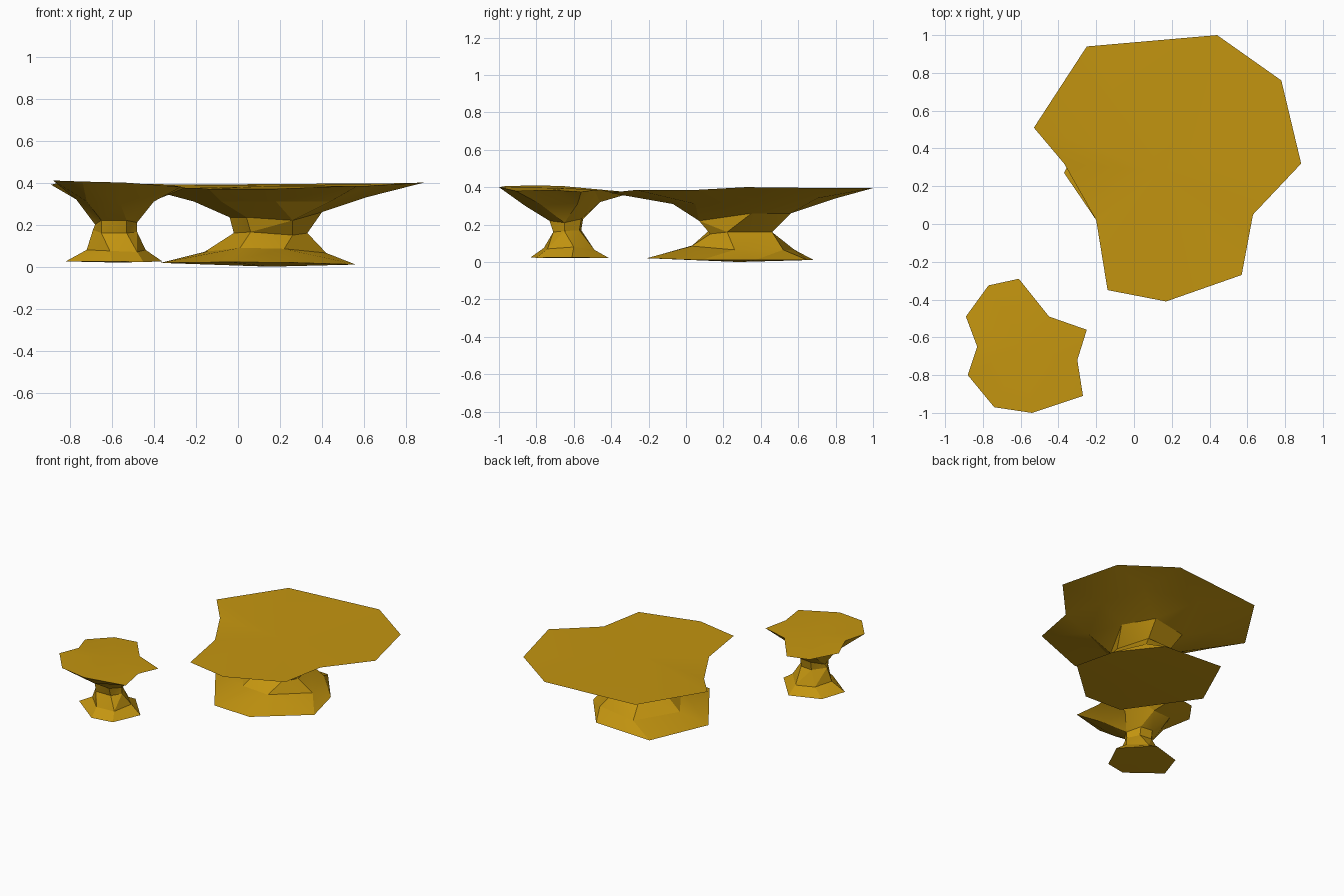
import bpy, bmesh, math

cube = bpy.data.objects.get("Cube")
if cube:
    bpy.data.objects.remove(cube, do_unlink=True)

ochre = bpy.data.materials.new("ochre_rock")
ochre.use_nodes = True
ochre.diffuse_color = (0.55, 0.30, 0.005, 1)
ochre.node_tree.nodes["Principled BSDF"].inputs["Base Color"].default_value = (0.55, 0.30, 0.005, 1)


def rock(name, centre, top_z, rings):
    """Stitch rings of points, listed from rim down to base, into a closed flat-topped rock."""
    bm = bmesh.new()

    def angle(p):
        return math.atan2(p[1] - centre[1], p[0] - centre[0]) % math.tau

    loops = [[bm.verts.new(p) for p in sorted(ring, key=angle)] for ring in rings]

    # walk around two rings together, always advancing the one that lags in angle
    for upper, lower in zip(loops, loops[1:]):
        i = j = 0
        nu, nl = len(upper), len(lower)

        def ahead(loop, k):
            return angle(loop[k % len(loop)].co) + math.tau * (k // len(loop))

        while i < nu or j < nl:
            u, l = upper[i % nu], lower[j % nl]
            mid_u = (ahead(upper, i) + ahead(upper, i + 1)) / 2
            mid_l = (ahead(lower, j) + ahead(lower, j + 1)) / 2
            if j >= nl or (i < nu and mid_u <= mid_l):
                i += 1
                bm.faces.new((u, l, upper[i % nu]))
            else:
                j += 1
                bm.faces.new((u, l, lower[j % nl]))

    # top and underside are shallow fans
    for loop, z in ((loops[0], top_z), (loops[-1], 0.0)):
        hub = bm.verts.new((centre[0], centre[1], z))
        for a, b in zip(loop, loop[1:] + loop[:1]):
            bm.faces.new((a, b, hub))
    bmesh.ops.recalc_face_normals(bm, faces=bm.faces)
    mesh = bpy.data.meshes.new(name)
    bm.to_mesh(mesh)
    bm.free()
    mesh.materials.append(ochre)
    ob = bpy.data.objects.new(name, mesh)
    bpy.context.collection.objects.link(ob)
    bpy.ops.object.select_all(action="DESELECT")
    ob.select_set(True)
    bpy.context.view_layer.objects.active = ob
    bpy.ops.object.shade_smooth_by_angle(angle=math.radians(20))


# Large rock: rim, cap underside, neck, waist, shoulder, base
rock("large_mushroom_rock", (0.15, 0.28), 0.384, [
    [(-0.53, 0.51, .395), (-0.25, 0.94, .39), (0.44, 1.0, .395), (0.78, 0.76, .395),
     (0.885, 0.32, .40), (0.63, 0.05, .385), (0.57, -0.27, .385), (0.17, -0.41, .37),
     (-0.14, -0.35, .37), (-0.20, 0.02, .375), (-0.37, 0.32, .375)],
    [(0.61, 0.40, .33), (0.50, 0.70, .34), (0.12, 0.80, .34), (-0.18, 0.62, .31),
     (-0.21, 0.30, .31), (-0.08, 0.02, .31), (0.18, -0.07, .31), (0.44, 0.05, .31)],
    [(0.40, 0.35, .26), (0.28, 0.56, .26), (0.02, 0.52, .25), (-0.04, 0.28, .235),
     (0.04, 0.10, .235), (0.26, 0.07, .22)],
    [(0.33, 0.22, .16), (0.26, 0.46, .16), (0.06, 0.45, .16), (-0.02, 0.27, .16),
     (0.06, 0.12, .165), (0.26, 0.13, .15)],
    [(0.42, 0.26, .065), (0.33, 0.52, .065), (0.02, 0.58, .065), (-0.16, 0.30, .07),
     (0.01, 0.04, .09), (0.22, 0.03, .085)],
    [(0.56, 0.08, .01), (0.49, 0.37, .01), (0.27, 0.65, .01), (-0.18, 0.68, .012),
     (-0.37, 0.27, .018), (-0.05, -0.20, .022), (0.24, -0.21, .02)],
])

# Small rock
rock("small_mushroom_rock", (-0.59, -0.64), 0.395, [
    [(-0.89, -0.49, .39), (-0.77, -0.325, .375), (-0.61, -0.29, .37), (-0.45, -0.49, .385),
     (-0.25, -0.56, .375), (-0.30, -0.72, .385), (-0.27, -0.91, .38), (-0.54, -1.0, .40),
     (-0.74, -0.97, .405), (-0.88, -0.80, .41), (-0.83, -0.65, .405)],
    [(-0.77, -0.62, .32), (-0.70, -0.47, .32), (-0.56, -0.46, .32), (-0.41, -0.58, .31),
     (-0.40, -0.78, .31), (-0.56, -0.86, .30), (-0.72, -0.82, .31)],
    [(-0.68, -0.63, .20), (-0.62, -0.55, .23), (-0.53, -0.56, .23), (-0.48, -0.65, .21),
     (-0.53, -0.73, .22), (-0.65, -0.72, .22)],
    [(-0.69, -0.64, .175), (-0.62, -0.56, .17), (-0.53, -0.57, .17), (-0.48, -0.65, .165),
     (-0.53, -0.71, .16), (-0.65, -0.71, .16)],
    [(-0.72, -0.65, .08), (-0.67, -0.53, .07), (-0.54, -0.49, .065), (-0.44, -0.60, .08),
     (-0.48, -0.74, .07), (-0.61, -0.76, .075)],
    [(-0.36, -0.61, .025), (-0.45, -0.80, .022), (-0.60, -0.83, .025), (-0.82, -0.66, .025),
     (-0.76, -0.48, .025), (-0.54, -0.41, .02)],
])
# Small rock's underside is level and sits just above the ground
small = bpy.data.objects["small_mushroom_rock"]
for v in small.data.vertices:
    v.co.z = max(v.co.z, 0.02)
